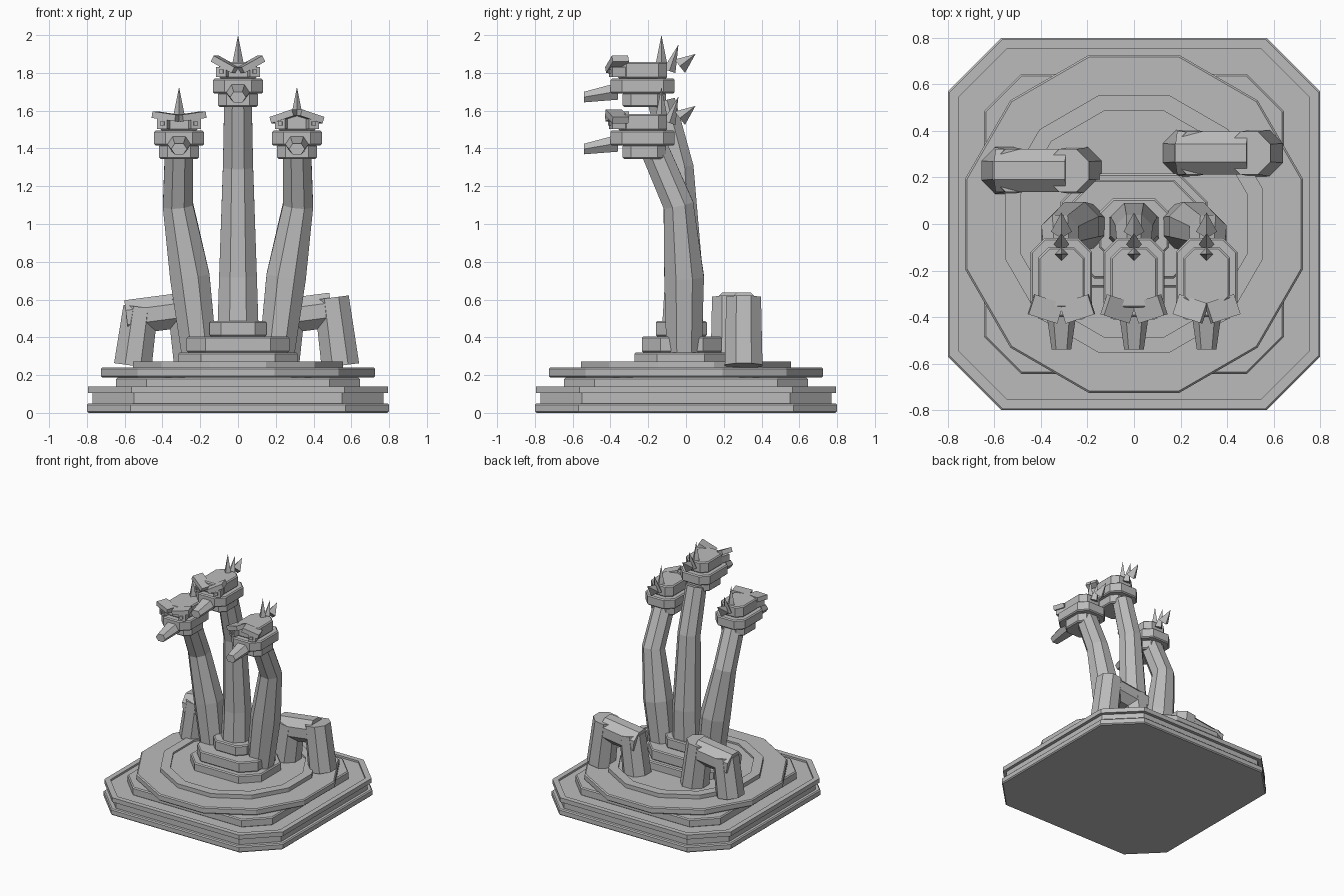
import bpy, bmesh, math
from mathutils import Vector, Matrix

if "Cube" in bpy.data.objects:
    bpy.data.objects.remove(bpy.data.objects["Cube"], do_unlink=True)

GREY = (0.5, 0.5, 0.5, 1)
stone = bpy.data.materials.new("stone_grey")
stone.use_nodes = True
stone.diffuse_color = GREY
stone.node_tree.nodes["Principled BSDF"].inputs["Base Color"].default_value = GREY


def finish(name, bm, bevel=0):
    bmesh.ops.recalc_face_normals(bm, faces=bm.faces)
    mesh = bpy.data.meshes.new(name)
    bm.to_mesh(mesh)
    bm.free()
    mesh.materials.append(stone)
    ob = bpy.data.objects.new(name, mesh)
    bpy.context.collection.objects.link(ob)
    if bevel:
        mod = ob.modifiers.new("edge", "BEVEL")
        mod.width, mod.segments, mod.limit_method = bevel, 1, "ANGLE"
        mod.angle_limit = math.radians(50)
    return ob


def loft(name, rings, bevel=0):
    """Skin a stack of equal-length rings and cap both ends."""
    bm = bmesh.new()
    rows = [[bm.verts.new(p) for p in ring] for ring in rings]
    for a, b in zip(rows, rows[1:]):
        for i in range(len(a)):
            j = (i + 1) % len(a)
            bm.faces.new((a[i], a[j], b[j], b[i]))
    bm.faces.new(rows[0][::-1])
    bm.faces.new(rows[-1])
    return finish(name, bm, bevel)


def chamfered(hx, hy, c, z, cx=0, cy=0):
    """Rectangle ring with cut corners."""
    pts = [(hx, c - hy), (hx, hy - c), (hx - c, hy), (c - hx, hy),
           (-hx, hy - c), (-hx, c - hy), (c - hx, -hy), (hx - c, -hy)]
    return [(x + cx, y + cy, z) for x, y in pts]


def slab(name, hx, hy, c, z0, z1, cx=0, cy=0, bevel=0.008):
    return loft(name, [chamfered(hx, hy, c, z, cx, cy) for z in (z0, z1)], bevel)


def ngon(n, half, z):
    """Regular ring given by the distance to its flats."""
    r = half / math.cos(math.pi / n)
    return [(r * math.cos(math.tau * (i + 0.5) / n),
             r * math.sin(math.tau * (i + 0.5) / n), z) for i in range(n)]


def tube(name, path, radii, side=Vector((1, 0, 0))):
    """Eight-sided tube along a path, with flat sides facing outward."""
    path = [Vector(p) for p in path]
    rings = []
    for i, p in enumerate(path):
        t = (path[min(i + 1, len(path) - 1)] - path[max(i - 1, 0)]).normalized()
        u = (side - t * side.dot(t)).normalized()
        v = t.cross(u)
        rings.append([p + u * x + v * y for x, y, _ in ngon(8, radii[i], 0)])
    return loft(name, rings)


def box(name, size, loc, rot):
    bm = bmesh.new()
    bmesh.ops.create_cube(bm, size=1)
    bm.transform(Matrix.Translation(loc) @ rot @ Matrix.Diagonal((*size, 1)))
    return finish(name, bm)


def spike(name, base, tip, radius):
    base, tip = Vector(base), Vector(tip)
    d = tip - base
    bm = bmesh.new()
    bmesh.ops.create_cone(bm, cap_ends=True, segments=4, radius1=radius,
                          radius2=0, depth=d.length)
    bm.transform(Matrix.Translation((base + tip) / 2)
                 @ d.to_track_quat("Z", "Y").to_matrix().to_4x4())
    return finish(name, bm)


# Plinth: cut-corner plates, the top one with a shallow rim
slab("plinth_bottom", 0.8, 0.8, 0.23, 0, 0.05)
slab("plinth_groove", 0.77, 0.77, 0.22, 0.05, 0.105, bevel=0)
loft("plinth_rim", [chamfered(0.795, 0.795, 0.23, 0.105),
                    chamfered(0.795, 0.795, 0.23, 0.14),
                    chamfered(0.755, 0.755, 0.21, 0.14),
                    chamfered(0.755, 0.755, 0.21, 0.125)])
slab("square_step", 0.645, 0.645, 0.16, 0.12, 0.187)

# Round discs, the upper one with a shallow rim
loft("lower_disc", [ngon(12, 0.726, 0.187), ngon(12, 0.726, 0.24)], 0.008)
loft("upper_disc", [ngon(12, 0.555, 0.24), ngon(12, 0.555, 0.272),
                    ngon(12, 0.485, 0.272), ngon(12, 0.485, 0.258)])

# Pedestal steps under the necks
slab("pedestal_low", 0.315, 0.245, 0.12, 0.25, 0.32, cy=-0.028)
slab("pedestal_mid", 0.272, 0.212, 0.1, 0.32, 0.405, cy=-0.022)
slab("pedestal_top", 0.15, 0.135, 0.06, 0.405, 0.487, cy=-0.025)

# Necks
tube("middle_neck", [(0, -0.02, 0.4), (0, -0.01, 0.72), (0, -0.04, 1.3),
                     (0, -0.13, 1.65)], [0.11, 0.1, 0.08, 0.073])
for s, label in ((1, "left"), (-1, "right")):
    tube(label + "_neck", [(s * 0.2, -0.01, 0.27), (s * 0.255, -0.01, 0.72),
                           (s * 0.318, -0.04, 1.1), (s * 0.312, -0.165, 1.39)],
         [0.092, 0.105, 0.08, 0.075])


def beak_ring(cx, y, z, w, h):
    return [(cx + w * a, y, z + h * b) for a, b in
            ((1, 0), (0.55, 1), (-0.55, 1), (-1, 0), (-0.55, -1), (0.55, -1))]


def head(label, cx, z, roll):
    """Head resting with the underside of its jaw at height z."""
    slab(label + "_jaw", 0.105, 0.115, 0.045, z, z + 0.075, cx, -0.22)
    slab(label + "_face", 0.132, 0.17, 0.06, z + 0.07, z + 0.15, cx, -0.23)
    slab(label + "_crown", 0.1, 0.13, 0.045, z + 0.15, z + 0.238, cx, -0.23)
    loft(label + "_beak", [beak_ring(cx, -0.36, z + 0.083, 0.068, 0.045),
                           beak_ring(cx, -0.54, z + 0.052, 0.042, 0.028)])
    for s in (1, -1):
        yaw = Matrix.Rotation(s * math.radians(18), 4, "Z")
        tilt = yaw @ Matrix.Rotation(-s * math.radians(roll), 4, "Y")
        box(label + "_eye", (0.055, 0.08, 0.055), (cx + s * 0.078, -0.36, z + 0.185), yaw)
        box(label + "_pupil", (0.022, 0.02, 0.022), (cx + s * 0.087, -0.4, z + 0.187), yaw)
        box(label + "_brow", (0.13, 0.09, 0.035), (cx + s * 0.068, -0.365, z + 0.225), tilt)
    # Crest of three spikes fanning backward
    spike(label + "_front_spike", (cx, -0.13, z + 0.22), (cx, -0.13, z + 0.38), 0.032)
    spike(label + "_middle_spike", (cx, -0.088, z + 0.19), (cx, -0.04, z + 0.33), 0.034)
    spike(label + "_back_spike", (cx, -0.033, z + 0.215), (cx, 0.05, z + 0.28), 0.045)


head("middle_head", 0, 1.62, 28)
head("left_head", 0.312, 1.345, -18)
head("right_head", -0.312, 1.345, 8)

# Two bent arches behind the necks
for label, dx, y in (("right", 0, 0.23), ("left", 0.78, 0.305)):
    depth = Vector((0, 1, 0))
    tube(label + "_arch_outer_leg", [(dx - 0.557, y, 0.25), (dx - 0.515, y, 0.56)],
         [0.1, 0.092], depth)
    tube(label + "_arch_beam", [(dx - 0.59, y, 0.505), (dx - 0.285, y, 0.545)],
         [0.092, 0.092], depth)
    tube(label + "_arch_inner_leg", [(dx - 0.238, y, 0.25), (dx - 0.285, y, 0.61)],
         [0.1, 0.092], depth)
